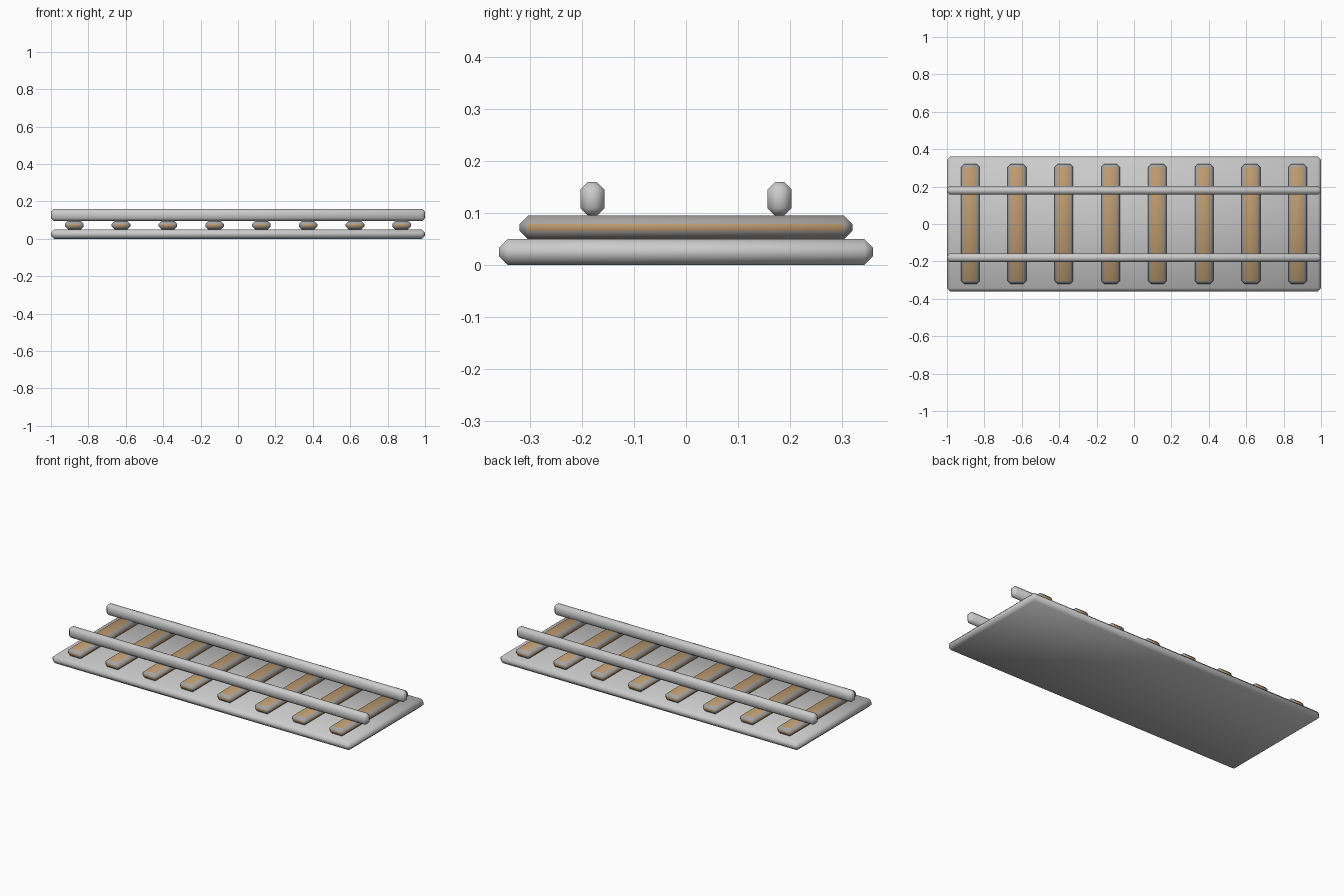
import bpy

if "Cube" in bpy.data.objects:
    bpy.data.objects.remove(bpy.data.objects["Cube"])


def material(name, color):
    mat = bpy.data.materials.new(name)
    mat.diffuse_color = color
    mat.use_nodes = True
    mat.node_tree.nodes["Principled BSDF"].inputs["Base Color"].default_value = mat.diffuse_color
    return mat


wood = material("brown_wood", (0.50, 0.32, 0.16, 1))
worn = material("grey_edges", (0.38, 0.37, 0.36, 1))


def block(name, center, size, bevel, mats=()):
    """Box with single-segment chamfered edges and smooth shading."""
    bpy.ops.mesh.primitive_cube_add(size=1, location=center)
    ob = bpy.context.object
    ob.name = name
    ob.scale = size
    bpy.ops.object.transform_apply(location=False, rotation=False, scale=True)
    for mat in mats:
        ob.data.materials.append(mat)
    mod = ob.modifiers.new("chamfer", 'BEVEL')
    mod.width = bevel
    mod.segments = 1
    mod.limit_method = 'NONE'
    if mats:
        mod.material = 1  # chamfers take the grey slot
    bpy.ops.object.shade_smooth()
    return ob


# Ballast bed
block("ballast_bed", (0, 0, 0.025), (2.0, 0.72, 0.05), 0.017)

# Wooden sleepers with grey edges
for i in range(8):
    block(f"sleeper_{i + 1}", (-0.875 + 0.25 * i, 0, 0.0725),
          (0.10, 0.64, 0.045), 0.016, (wood, worn))

# Pair of rails
for side, y in (("front", -0.18), ("back", 0.18)):
    block(f"{side}_rail", (0, y, 0.1275), (2.0, 0.047, 0.065), 0.015)
